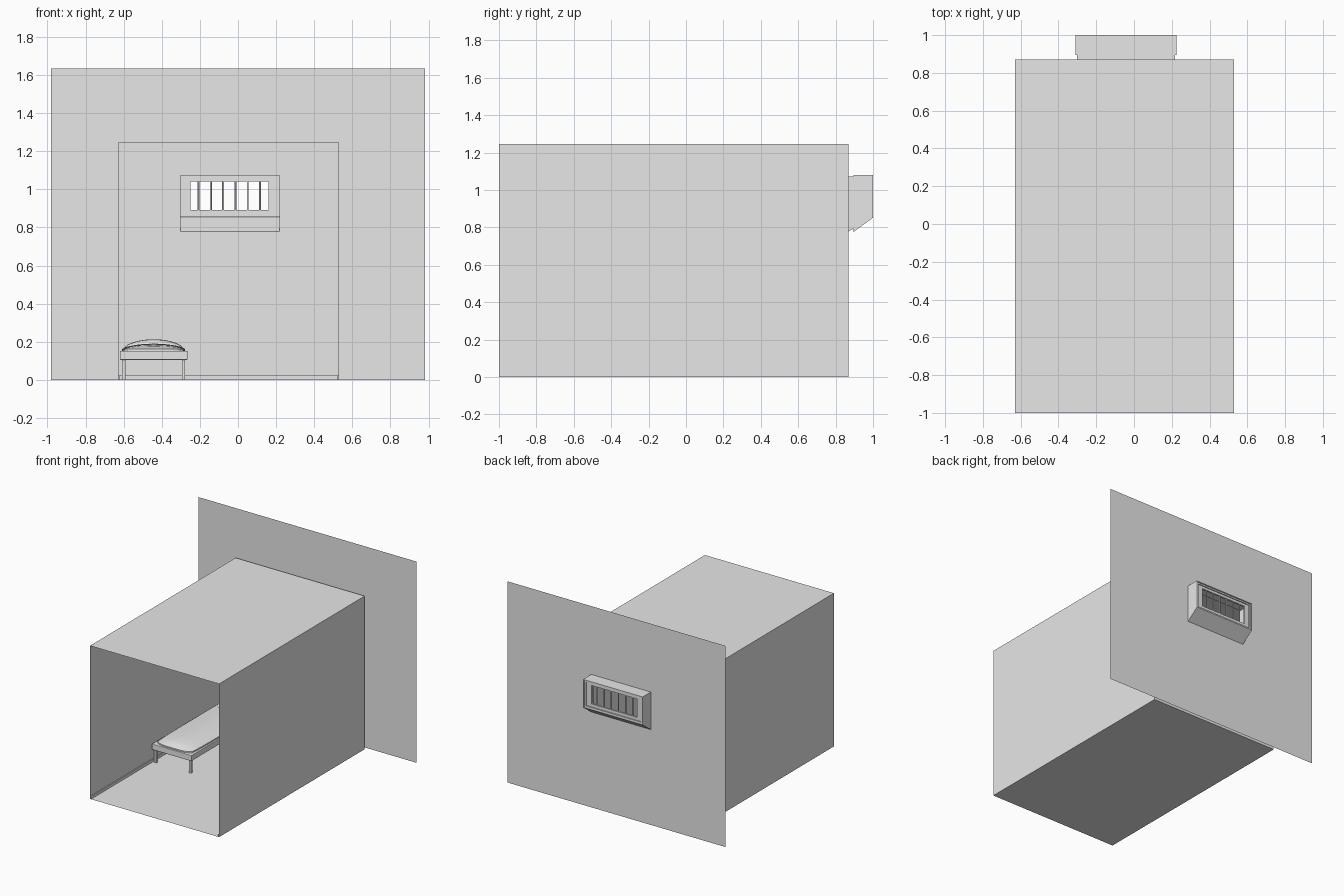
import bpy, bmesh, math

if "Cube" in bpy.data.objects:
    bpy.data.objects.remove(bpy.data.objects["Cube"])

grey = bpy.data.materials.new("plain grey")
grey.diffuse_color = (0.8, 0.8, 0.8, 1)
grey.use_nodes = True
grey.node_tree.nodes["Principled BSDF"].inputs["Base Color"].default_value = grey.diffuse_color

X0, X1, Y0, Y1, H = -0.63, 0.53, -1.0, 0.87, 1.245    # room extents


def mesh(name, verts, faces):
    me = bpy.data.meshes.new(name)
    me.from_pydata(verts, [], faces)
    me.materials.append(grey)
    ob = bpy.data.objects.new(name, me)
    bpy.context.collection.objects.link(ob)
    return ob


def rect(x0, x1, z0, z1, y):
    return [(x0, y, z0), (x1, y, z0), (x1, y, z1), (x0, y, z1)]


def bridge(loops):
    """Quads joining successive four-point loops."""
    return [(4*k+i, 4*k+(i+1) % 4, 4*k+4+(i+1) % 4, 4*k+4+i)
            for k in range(loops-1) for i in range(4)]


def box(name, x0, x1, y0, y1, z0, z1, bevel=0):
    ob = mesh(name, rect(x0, x1, z0, z1, y0) + rect(x0, x1, z0, z1, y1),
              [(0, 1, 2, 3), (7, 6, 5, 4), (0, 4, 5, 1), (1, 5, 6, 2),
               (2, 6, 7, 3), (3, 7, 4, 0)])
    if bevel:
        m = ob.modifiers.new("Bevel", 'BEVEL')
        m.width, m.segments = bevel, 2
    return ob


def cushion(name, x0, x1, y0, y1, z0, edge, rise, low=0, n=24):
    """Puffed pad with a thin straight edge and a domed top."""
    bm = bmesh.new()
    bmesh.ops.create_grid(bm, x_segments=n, y_segments=n, size=1)
    for v in bm.verts:
        u, w = v.co.x, v.co.y
        # slightly rounded plan corners
        k = 1 - 0.06 * (u * w) ** 4
        h = max(0, (1 - u * u) * (1 - w ** 6)) ** 0.7
        v.co = ((x0+x1)/2 + u*k*(x1-x0)/2, (y0+y1)/2 + w*k*(y1-y0)/2,
                z0 + edge + rise*h)
    rim = [e for e in bm.edges if e.is_boundary]
    new = bmesh.ops.extrude_edge_only(bm, edges=rim)["geom"]
    for v in new:
        if isinstance(v, bmesh.types.BMVert):
            v.co.z = z0
    bmesh.ops.contextual_create(bm, geom=[e for e in bm.edges if e.is_boundary])
    bmesh.ops.recalc_face_normals(bm, faces=bm.faces)
    ob = mesh(name, [], [])
    bm.to_mesh(ob.data)
    bm.free()
    bpy.context.view_layer.objects.active = ob
    ob.select_set(True)
    bpy.ops.object.shade_smooth_by_angle(angle=math.radians(50))
    ob.select_set(False)
    return ob


# Room shell: thin floor, side walls and ceiling, open at the front
mesh("room_shell", rect(X0, X1, 0, H, Y0) + rect(X0, X1, 0, H, Y1),
     [tuple(reversed(f)) for f in bridge(2)])

# Back wall of the room and larger outer facade, both with a window hole
WX0, WX1, WT = -0.303, 0.218, 1.073
mesh("room_back_wall", rect(X0, X1, 0, H, Y1) + rect(WX0, WX1, 0.778, WT, Y1),
     bridge(2))
mesh("outer_wall", rect(-0.98, 0.98, 0, 1.635, 0.895)
     + rect(-0.31, 0.225, 0.775, 1.08, 0.895), [f[::-1] for f in bridge(2)])

# Window hood: inner reveal with sloping sill, rim, and outer shell
mesh("window_hood",
     rect(WX0, WX1, 0.778, WT, Y1) + rect(WX0, WX1, 0.86, WT, 1.0)
     + rect(-0.31, 0.225, 0.852, 1.08, 1.0)
     + rect(-0.31, 0.225, 0.775, 1.08, 0.895), bridge(4))

# Window frame: outer ring plus a slimmer stepped ring inside it
def frame(name, outer, inner, ya, yb):
    loops = [rect(*outer, ya), rect(*inner, ya), rect(*inner, yb),
             rect(*outer, yb), rect(*outer, ya)]
    mesh(name, sum(loops, []), bridge(5))


frame("window_frame", (WX0, WX1, 0.855, WT), (-0.29, 0.205, 0.868, 1.062), 0.965, 0.993)
frame("window_inner_frame", (-0.29, 0.205, 0.868, 1.062), (-0.25, 0.16, 0.892, 1.042),
      0.97, 0.985)

# Window bars
for i in range(6):
    bpy.ops.mesh.primitive_cylinder_add(vertices=12, radius=0.005, depth=0.16,
                                        location=(-0.207 + 0.0645*i, 0.978, 0.967))
    ob = bpy.context.object
    ob.name = f"window_bar_{i+1}"
    ob.data.materials.append(grey)
    bpy.ops.object.shade_smooth_by_angle()
    ob.select_set(False)

# Skirting along the three walls
S, T = 0.022, 0.008
box("skirting_left", X0, X0+T, Y0, Y1, 0, S)
box("skirting_right", X1-T, X1, Y0, Y1, 0, S)
box("skirting_back", X0+T, X1-T, Y1-T, Y1, 0, S)

# Bed: frame, legs, mattress and pillow
BX0, BX1, BY0, BY1 = -0.62, -0.265, -0.22, 0.85
box("bed_frame", BX0, BX1, BY0, BY1, 0.105, 0.152, 0.004)
for x in (BX0 + 0.012, BX1 - 0.03):
    for y in (BY0 + 0.012, BY1 - 0.03):
        box("bed_leg", x, x+0.018, y, y+0.018, 0, 0.107)
cushion("mattress", BX0+0.012, BX1-0.012, BY0+0.012, BY1-0.012, 0.152, 0.01, 0.028)
cushion("pillow", BX0+0.025, BX1-0.025, 0.53, 0.81, 0.165, 0.006, 0.042)
